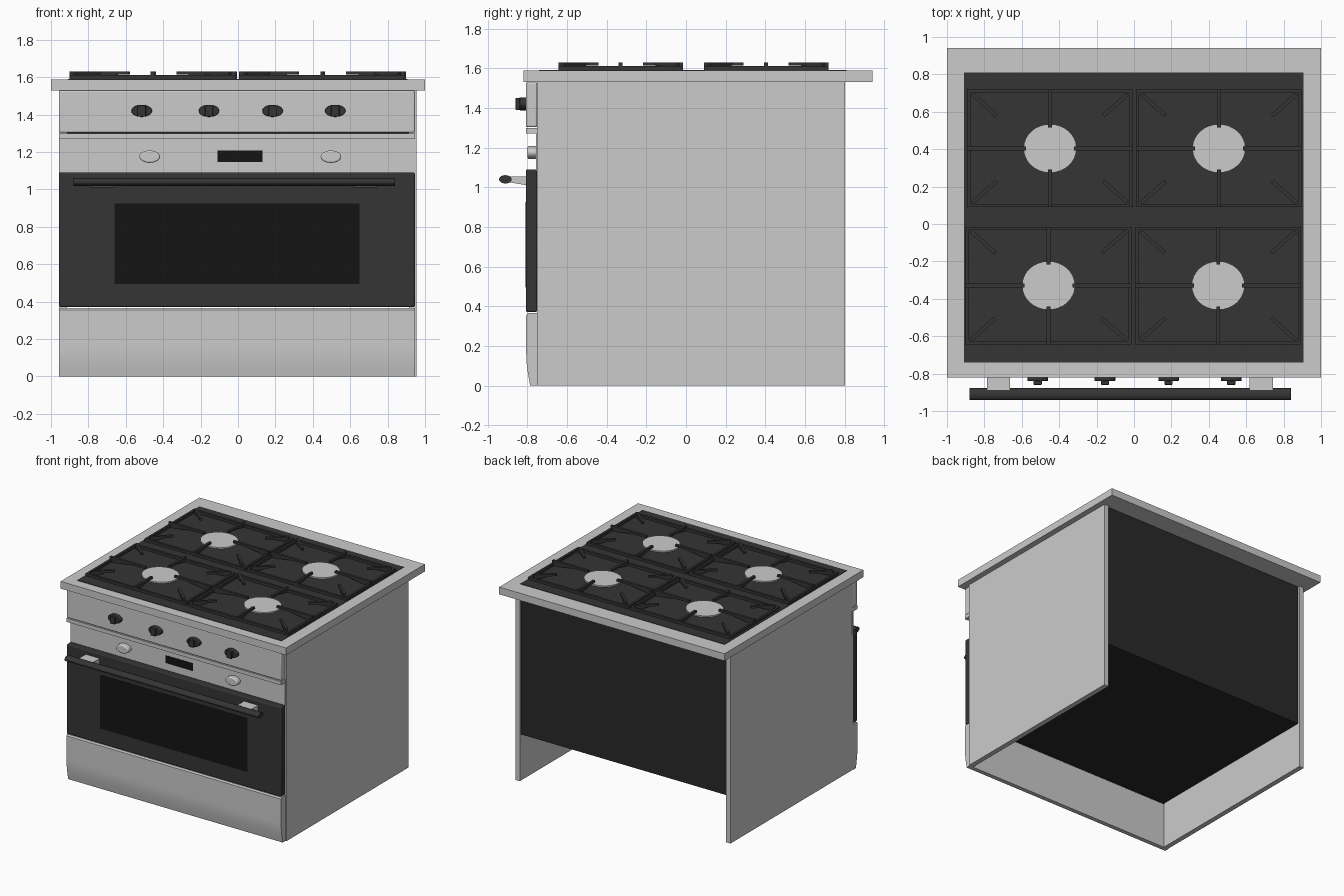
import bpy, bmesh, math
from mathutils import Vector, Matrix

if "Cube" in bpy.data.objects:
    bpy.data.objects.remove(bpy.data.objects["Cube"])


def material(name, v):
    m = bpy.data.materials.new(name)
    m.diffuse_color = (v, v, v, 1)
    m.use_nodes = True
    m.node_tree.nodes["Principled BSDF"].inputs["Base Color"].default_value = m.diffuse_color
    return m


IRON = material("black_enamel", 0.035)
SHELL = material("dark_shell", 0.022)
GLASS = material("dark_glass", 0.007)


def make(name, bm, mat=None, bevel=0, segments=3, smooth=False):
    bmesh.ops.recalc_face_normals(bm, faces=bm.faces)
    me = bpy.data.meshes.new(name)
    bm.to_mesh(me)
    bm.free()
    ob = bpy.data.objects.new(name, me)
    bpy.context.collection.objects.link(ob)
    if mat:
        me.materials.append(mat)
    if bevel:
        b = ob.modifiers.new("bevel", 'BEVEL')
        b.width, b.segments = bevel, segments
        b.limit_method = 'ANGLE'
        b.angle_limit = math.radians(40)
    if smooth:
        bpy.ops.object.select_all(action='DESELECT')
        ob.select_set(True)
        bpy.context.view_layer.objects.active = ob
        bpy.ops.object.shade_smooth_by_angle(angle=math.radians(35))
    return ob


def add_box(bm, x, y, z):
    mid = Vector((sum(x) / 2, sum(y) / 2, sum(z) / 2))
    size = Matrix.Diagonal((x[1] - x[0], y[1] - y[0], z[1] - z[0], 1))
    bmesh.ops.create_cube(bm, size=1, matrix=Matrix.Translation(mid) @ size)


def box(name, x, y, z, mat=None, **kw):
    bm = bmesh.new()
    add_box(bm, x, y, z)
    return make(name, bm, mat, **kw)


def add_prism(bm, ring, offset):
    """Extrude a closed ring of points along an offset."""
    face = bm.faces.new([bm.verts.new(p) for p in ring])
    new = bmesh.ops.extrude_face_region(bm, geom=[face])["geom"]
    verts = [g for g in new if isinstance(g, bmesh.types.BMVert)]
    bmesh.ops.translate(bm, verts=verts, vec=Vector(offset))


def side_profile(name, yz, x, mat=None, **kw):
    bm = bmesh.new()
    add_prism(bm, [(x[0], y, z) for y, z in yz], (x[1] - x[0], 0, 0))
    return make(name, bm, mat, **kw)


def add_oval(bm, centre, rx, rz, y0, y1, n=32):
    """Oval disc whose axis runs along y."""
    m = Matrix.Translation((centre[0], (y0 + y1) / 2, centre[1]))
    m = m @ Matrix.Diagonal((rx, 1, rz, 1)) @ Matrix.Rotation(math.pi / 2, 4, 'X')
    bmesh.ops.create_cone(bm, cap_ends=True, segments=n, radius1=1, radius2=1,
                          depth=y1 - y0, matrix=m)


# Body: side panels and dark oven shell, open below
for side, s in (("left", -1), ("right", 1)):
    box(side + "_side_panel", sorted((s * 0.915, s * 0.955)), (-0.75, 0.80), (0, 1.53))
box("oven_shell", (-0.915, 0.915), (-0.745, 0.785), (0.37, 1.53), SHELL)

# Front panels
FX = (-0.958, 0.946)
curve = [(-0.785 - 0.02 * math.sin(t * math.pi / 12), 0.16 * t / 6) for t in range(7)]
side_profile("bottom_drawer", curve + [(-0.805, 0.355), (-0.797, 0.366), (-0.75, 0.366)]
             + [(-0.75, 0)], FX, smooth=True)
box("oven_door", FX, (-0.807, -0.75), (0.372, 1.09), IRON, bevel=0.008, smooth=True)
box("door_window", (-0.66, 0.65), (-0.809, -0.80), (0.495, 0.925), GLASS)
box("oven_control_panel", FX, (-0.755, -0.74), (1.085, 1.275))
box("trim_strip", FX, (-0.807, -0.75), (1.27, 1.30))
box("burner_control_panel", FX, (-0.807, -0.75), (1.304, 1.528), bevel=0.008, smooth=True)
box("clock_display", (-0.11, 0.13), (-0.759, -0.75), (1.147, 1.207), GLASS)

# Oven handle
ring = [(-0.91 + 0.032 * math.cos(a), 1.04 + 0.021 * math.sin(a))
        for a in (i * math.tau / 24 for i in range(24))]
side_profile("door_handle", ring, (-0.88, 0.84), IRON, smooth=True)
for side, x in (("left", -0.725), ("right", 0.68)):
    side_profile(side + "_handle_mount",
                 [(-0.90, 1.055), (-0.90, 1.027), (-0.80, 1.01), (-0.80, 1.055)],
                 (x - 0.062, x + 0.062))

# Burner knobs with a raised grip
for i, x in enumerate((-0.515, -0.155, 0.185, 0.52)):
    bm = bmesh.new()
    add_oval(bm, (x, 1.42), 0.055, 0.032, -0.84, -0.80)
    add_box(bm, (x - 0.022, x + 0.022), (-0.86, -0.83), (1.39, 1.45))
    make(f"burner_knob_{i + 1}", bm, IRON, bevel=0.004, segments=2, smooth=True)

# Oven knobs
for side, x in (("left", -0.472), ("right", 0.497)):
    bm = bmesh.new()
    add_oval(bm, (x, 1.175), 0.055, 0.033, -0.798, -0.75)
    make(side + "_oven_knob", bm, bevel=0.008, smooth=True)

# Cooktop
box("cooktop_slab", (-1, 1), (-0.82, 0.94), (1.53, 1.588))
box("cooktop_surface", (-0.91, 0.905), (-0.74, 0.81), (1.58, 1.591), IRON)


def add_finger(bm, start, end, w=0.02):
    """Grate finger that thins towards its inner end."""
    a, b = Vector((*start, 0)), Vector((*end, 0))
    side = (b - a).normalized().cross(Vector((0, 0, 1))) * w
    ring = [(0, 0), (0.12, 0), (0.6, 0.022), (1, 0.024), (1, 0.04), (0, 0.04)]
    add_prism(bm, [a.lerp(b, t) + Vector((0, 0, z)) - side / 2 for t, z in ring], side)


# Pan grates: rectangular frame, cross fingers and diagonals
HX, HY, T = 0.444, 0.314, 0.018
bm = bmesh.new()
for s in (-1, 1):
    add_box(bm, (-HX, HX), sorted((s * HY, s * (HY - T))), (0, 0.022))
    add_box(bm, sorted((s * HX, s * (HX - T))), (-HY + T, HY - T), (0, 0.022))
    add_finger(bm, (s * HX, 0), (s * 0.128, 0))
    add_finger(bm, (0, s * HY), (0, s * 0.113))
    for t in (-1, 1):
        add_finger(bm, (s * 0.415, t * 0.29), (s * 0.285, t * 0.175))
grate = make("pan_grate_1", bm, IRON)

# Burners and the repeated grates
for i, (x, y) in enumerate(((-0.449, 0.404), (0.454, 0.404), (-0.457, -0.329), (0.45, -0.329))):
    ob = grate
    if i:
        ob = bpy.data.objects.new(f"pan_grate_{i + 1}", grate.data)
        bpy.context.collection.objects.link(ob)
    ob.location = (x, y, 1.59)
    bm = bmesh.new()
    bmesh.ops.create_cone(bm, cap_ends=True, segments=32, radius1=1, radius2=1, depth=0.015,
                          matrix=Matrix.Translation((x, y, 1.594))
                          @ Matrix.Diagonal((0.142, 0.13, 1, 1)))
    make(f"burner_{i + 1}", bm)
